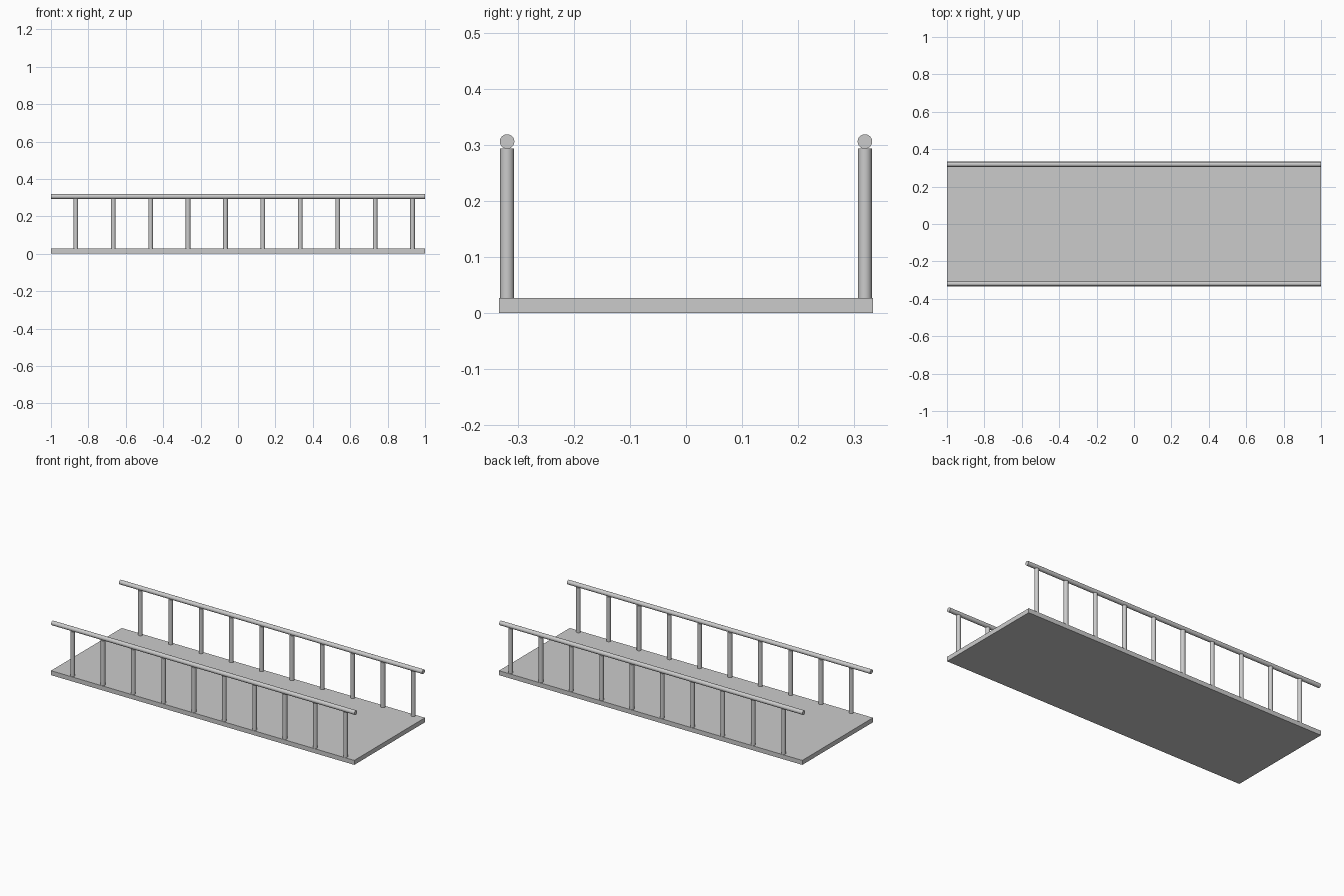
import bpy
from math import pi

if "Cube" in bpy.data.objects:
    bpy.data.objects.remove(bpy.data.objects["Cube"])

DECK_T, HALF_W = 0.0267, 0.333
RAIL_Y, RAIL_Z = 0.319, 0.306
RAIL_R, POST_R = 0.013, 0.0125
POST_TOP = RAIL_Z - RAIL_R + 0.001


def cylinder(name, radius, length, loc, rot=(0, 0, 0)):
    bpy.ops.mesh.primitive_cylinder_add(vertices=24, radius=radius, depth=length,
                                        location=loc, rotation=rot)
    ob = bpy.context.object
    ob.name = name
    bpy.ops.object.shade_smooth_by_angle()
    return ob


# Walkway deck
bpy.ops.mesh.primitive_cube_add(size=1, location=(0, 0, DECK_T / 2))
deck = bpy.context.object
deck.name = "deck"
deck.scale = (2, 2 * HALF_W, DECK_T)
bpy.ops.object.transform_apply(location=False, rotation=False, scale=True)

for side, y in (("front", -RAIL_Y), ("back", RAIL_Y)):
    # Handrail
    cylinder(f"{side}_handrail", RAIL_R, 2, (0, y, RAIL_Z), (0, pi / 2, 0))
    # Row of posts, offset towards +x
    for i in range(10):
        cylinder(f"{side}_post_{i + 1}", POST_R, POST_TOP - DECK_T,
                 (-0.867 + 0.2 * i, y, (POST_TOP + DECK_T) / 2))
